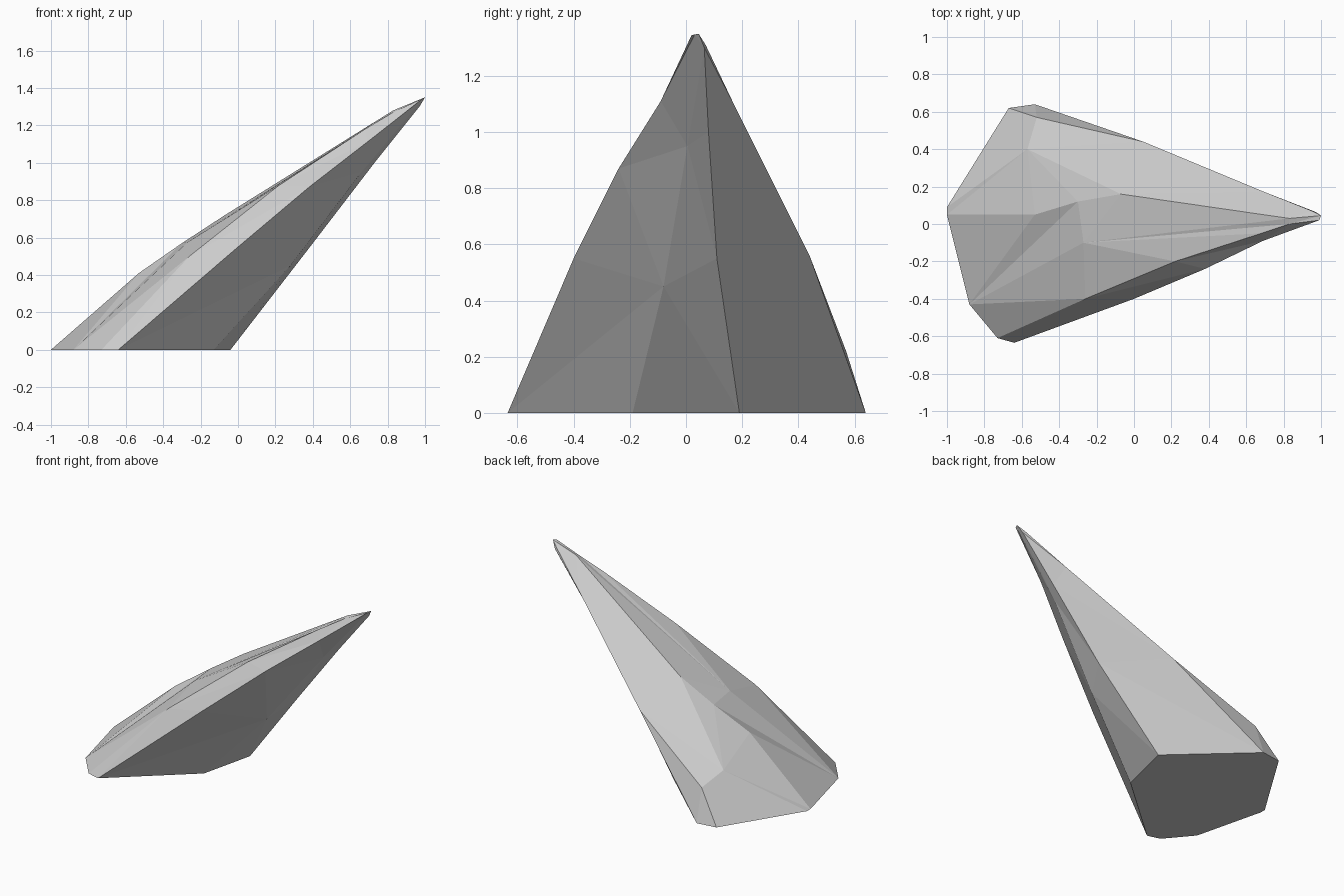
import bpy
import bmesh

cube = bpy.data.objects.get("Cube")
if cube:
    bpy.data.objects.remove(cube, do_unlink=True)

stone = bpy.data.materials.new("grey_stone")
stone.use_nodes = True
stone.diffuse_color = (0.6, 0.6, 0.6, 1)
stone.node_tree.nodes["Principled BSDF"].inputs["Base Color"].default_value = stone.diffuse_color

# Corners shared by neighbouring ridges
TIP = (1, .045, 1.35)
BACK_KNEE = (.05, .44, .56)
BACK_SHOULDER = (.7, .17, 1.1)
BACK_END = (.95, .07, 1.31)
CREST = (-.07, .16, .72)
CREST_END = (.83, .03, 1.28)
FRONT_KNEE = (-.26, -.40, .50)

# Ridges running from the base to the tip, in order around the spike
ridges = [
    [(-.04, .19, 0), (.385, .11, .55), (.73, .08, 1.0), (.97, .065, 1.3)],
    [(-.53, .64, 0), BACK_KNEE, BACK_SHOULDER, BACK_END],
    [(-.67, .62, 0), (-.52, .57, .22), BACK_KNEE, BACK_SHOULDER, BACK_END],
    [(-1, .09, 0), (-.57, .40, .29), CREST, CREST_END],
    [(-1, .05, 0), (-.53, .05, .41), (-.3, .12, .57), CREST, CREST_END],
    [(-.88, -.43, 0), (-.27, -.10, .575), CREST_END],
    [(-.73, -.61, 0), FRONT_KNEE, (.22, -.20, .88), (.68, -.05, 1.18), (.83, 0, 1.27)],
    [(-.64, -.635, 0), (0, -.40, .55), (.38, -.24, .87), (.69, -.09, 1.11), (.99, .02, 1.345)],
    [(-.13, -.19, 0), (.28, -.08, .45), (.66, .005, .95), (.99, .03, 1.345)],
]

bm = bmesh.new()
corners = {}


def corner(point):
    if point not in corners:
        corners[point] = bm.verts.new(point)
    return corners[point]


def facet(*points):
    if len(set(points)) == len(points):
        bm.faces.new([corner(p) for p in points])


def fill_between(left, right):
    """Zip two ridges together with facets, climbing by height."""
    left, right = left + [TIP], right + [TIP]
    i = j = 0
    while i < len(left) - 1 or j < len(right) - 1:
        climb_left = j == len(right) - 1 or (
            i < len(left) - 1 and left[i + 1][2] < right[j + 1][2])
        # Step both sides together where the ridges meet
        if i < len(left) - 1 and j < len(right) - 1 and left[i + 1] == right[j + 1]:
            facet(left[i], right[j], right[j + 1])
            i, j = i + 1, j + 1
        elif climb_left:
            facet(left[i], right[j], left[i + 1])
            i += 1
        else:
            facet(left[i], right[j], right[j + 1])
            j += 1


for k, ridge in enumerate(ridges):
    fill_between(ridge, ridges[(k + 1) % len(ridges)])
facet(*[ridge[0] for ridge in ridges])
bmesh.ops.recalc_face_normals(bm, faces=bm.faces)

mesh = bpy.data.meshes.new("leaning_spike")
bm.to_mesh(mesh)
bm.free()
mesh.materials.append(stone)
spike = bpy.data.objects.new("leaning_spike", mesh)
bpy.context.collection.objects.link(spike)
